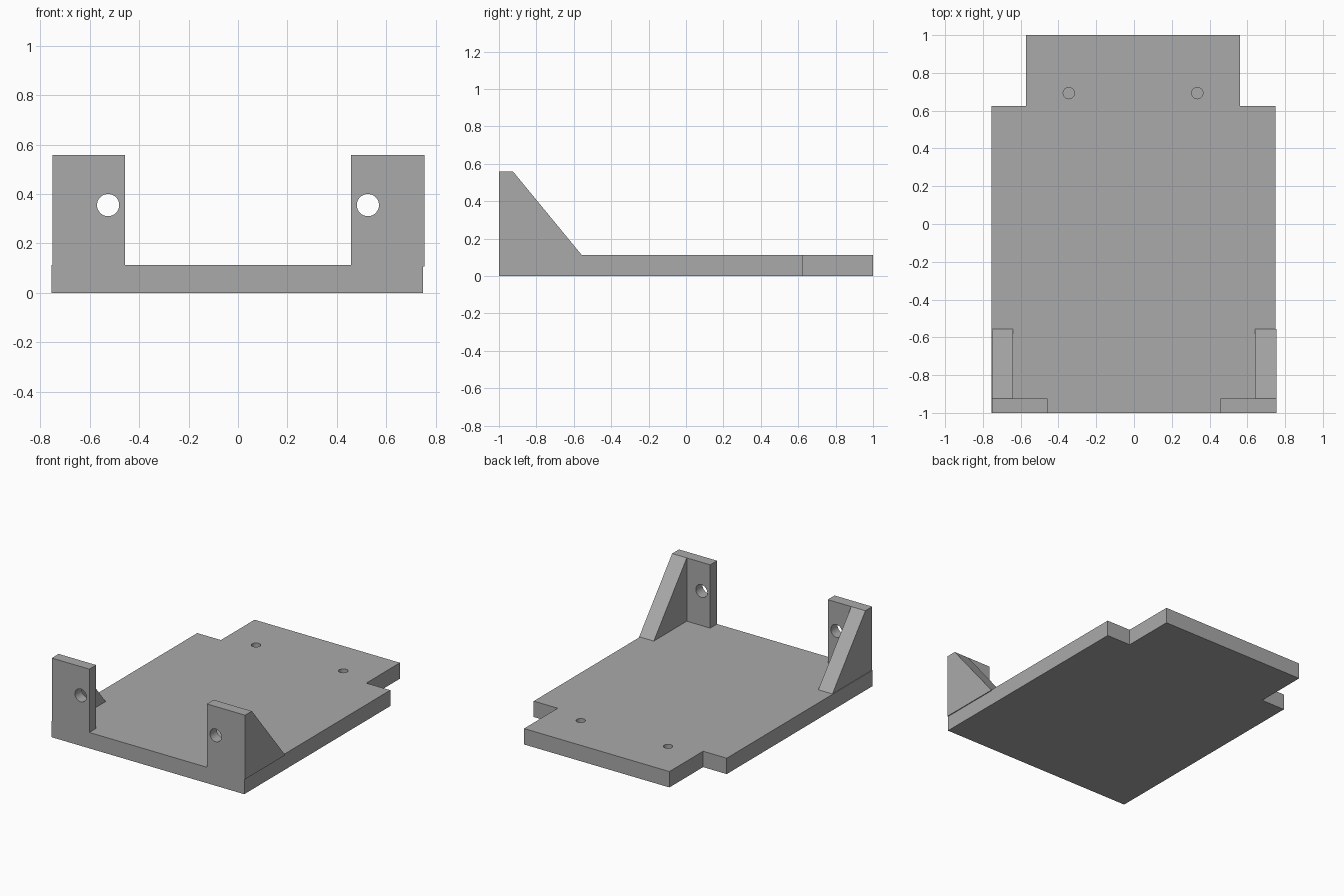
import bpy
import bmesh
from mathutils import Vector

cube = bpy.data.objects.get("Cube")
if cube:
    bpy.data.objects.remove(cube, do_unlink=True)

grey = bpy.data.materials.new("plain grey")
grey.use_nodes = True
colour = (0.4, 0.4, 0.4, 1)
grey.diffuse_color = colour
grey.node_tree.nodes["Principled BSDF"].inputs["Base Color"].default_value = colour


def prism(name, outline, sweep):
    """Extrude a closed planar outline along the sweep vector."""
    bm = bmesh.new()
    face = bm.faces.new([bm.verts.new(p) for p in outline])
    new = bmesh.ops.extrude_face_region(bm, geom=[face])["geom"]
    verts = [v for v in new if isinstance(v, bmesh.types.BMVert)]
    bmesh.ops.translate(bm, vec=Vector(sweep), verts=verts)
    bmesh.ops.recalc_face_normals(bm, faces=bm.faces)
    mesh = bpy.data.meshes.new(name)
    bm.to_mesh(mesh)
    bm.free()
    mesh.materials.append(grey)
    obj = bpy.data.objects.new(name, mesh)
    bpy.context.collection.objects.link(obj)
    return obj


def drill(target, centre, radius, depth, along_y=False):
    """Cut a round hole centred on the given point, then drop the cutter."""
    bpy.ops.mesh.primitive_cylinder_add(
        vertices=32, radius=radius, depth=depth, location=centre,
        rotation=(1.5708 if along_y else 0, 0, 0))
    cutter = bpy.context.object
    cutter.hide_render = True
    cutter.data.materials.append(grey)
    bpy.ops.object.select_all(action='DESELECT')
    target.select_set(True)
    bpy.context.view_layer.objects.active = target
    mod = target.modifiers.new("hole", 'BOOLEAN')
    mod.operation = 'DIFFERENCE'
    mod.solver = 'EXACT'
    mod.object = cutter
    bpy.ops.object.modifier_apply(modifier=mod.name)
    bpy.data.objects.remove(cutter, do_unlink=True)


def smooth(obj):
    bpy.ops.object.select_all(action='DESELECT')
    obj.select_set(True)
    bpy.context.view_layer.objects.active = obj
    bpy.ops.object.shade_smooth_by_angle()


THICK = 0.112      # base plate thickness
TOP = 0.558        # top of the uprights
BACK = -0.924      # rear face of the uprights

# Base plate with a narrower rear tongue and two blind screw holes
outline = [(-0.755, -1), (0.749, -1), (0.749, 0.625), (0.562, 0.625),
           (0.562, 1), (-0.571, 1), (-0.571, 0.625), (-0.755, 0.625)]
plate = prism("base_plate", [(x, y, 0) for x, y in outline], (0, 0, THICK))
for x in (-0.345, 0.335):
    drill(plate, (x, 0.693, THICK), 0.03, 0.14)
smooth(plate)

# Drilled uprights at the front corners, each braced by a sloping gusset
for side, s in (("left", 1), ("right", -1)):
    outer = 0.755 if s > 0 else -0.751
    inner = 0.458 * s
    foot = 0.106 if s > 0 else THICK
    upright = prism(side + "_upright",
                    [(outer, -1, foot), (inner, -1, foot),
                     (inner, -1, TOP), (outer, -1, TOP)],
                    (0, BACK + 1, 0))
    drill(upright, (0.526 * s, -0.96, 0.355), 0.045, 0.2, along_y=True)
    smooth(upright)
    prism(side + "_gusset",
          [(outer, BACK, foot), (outer, -0.557, foot),
           (outer, -0.557, THICK), (outer, BACK, TOP)],
          (0.641 * s - outer, 0, 0))
